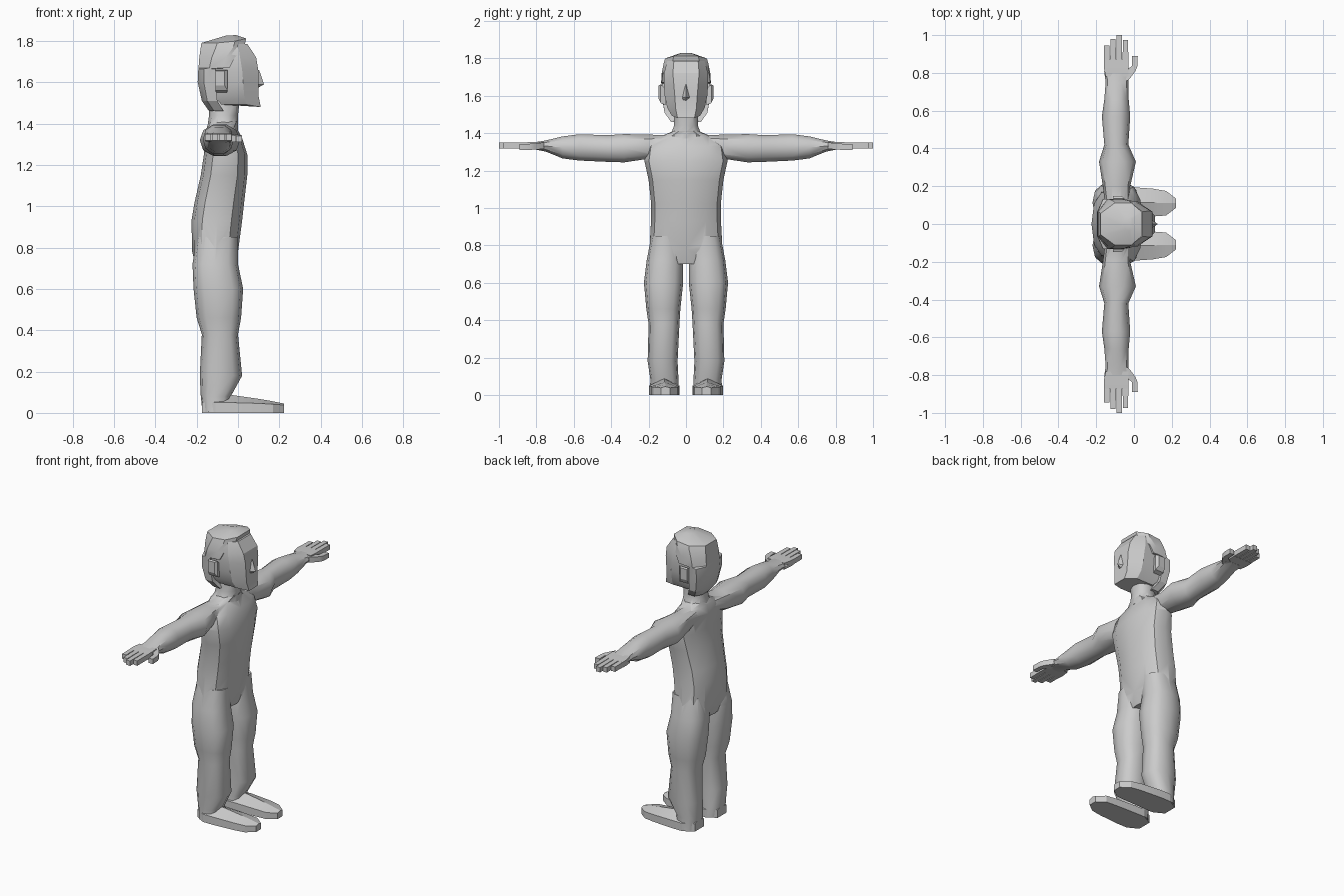
import bpy, bmesh, math


def loft(name, parts, mirror=False, angle=40):
    """Skin each list of rings with capped ends; optionally mirror across y = 0."""
    bm = bmesh.new()
    for rings in parts:
        for s in ((1, -1) if mirror else (1,)):
            vs = [[bm.verts.new((x, y * s, z)) for x, y, z in r] for r in rings]
            n = len(vs[0])
            for a, b in zip(vs, vs[1:]):
                for i in range(n):
                    j = (i + 1) % n
                    bm.faces.new((a[i], a[j], b[j], b[i]))
            bm.faces.new(vs[0])
            bm.faces.new(vs[-1])
    bmesh.ops.recalc_face_normals(bm, faces=bm.faces)
    me = bpy.data.meshes.new(name)
    bm.to_mesh(me)
    bm.free()
    ob = bpy.data.objects.new(name, me)
    bpy.context.collection.objects.link(ob)
    smooth(ob, angle)
    return ob


def smooth(ob, angle):
    bpy.ops.object.select_all(action='DESELECT')
    ob.select_set(True)
    bpy.context.view_layer.objects.active = ob
    bpy.ops.object.shade_smooth_by_angle(angle=math.radians(angle))


def oval(a0, a1, b0, b1, n=12, p=2.5):
    """Squarish oval filling the given box."""
    pts = []
    for i in range(n):
        t = 2 * math.pi * i / n
        c, s = math.cos(t), math.sin(t)
        u = math.copysign(abs(c) ** (2 / p), c) if abs(c) > 1e-6 else 0
        v = math.copysign(abs(s) ** (2 / p), s) if abs(s) > 1e-6 else 0
        pts.append(((a0 + a1) / 2 + u * (a1 - a0) / 2, (b0 + b1) / 2 + v * (b1 - b0) / 2))
    return pts


def z_rings(rows, **k):      # rows: z, x0, x1, y0, y1
    return [[(x, y, r[0]) for x, y in oval(*r[1:], **k)] for r in rows]


def y_rings(rows, **k):      # rows: y, x0, x1, z0, z1
    return [[(x, r[0], z) for x, z in oval(*r[1:], **k)] for r in rows]


def y_boxes(rows):
    return [[(a, y, c), (b, y, c), (b, y, d), (a, y, d)] for y, a, b, c, d in rows]


# Torso
body = loft("body", [z_rings([(z, a, b, -w, w) for z, a, b, w in [
    (0.70, -.20, -.02, .12), (0.78, -.222, .0, .195), (0.93, -.225, .02, .187),
    (1.02, -.21, .03, .186), (1.15, -.18, .045, .20), (1.25, -.165, .045, .222),
    (1.33, -.16, .02, .21), (1.385, -.15, -.01, .13), (1.41, -.14, .0, .07)]])])

# Legs
legs = loft("legs", [z_rings([
    (0.85, -.20, .0, .02, .185), (0.72, -.22, .0, .015, .21), (0.60, -.215, .025, .015, .225),
    (0.46, -.20, .015, .03, .212), (0.38, -.175, .0, .035, .20), (0.18, -.185, .02, .045, .205),
    (0.08, -.18, -.035, .04, .19), (0.005, -.172, -.04, .037, .195)])], mirror=True)

# Arms down to the wrist
arms = loft("arms", [y_rings([
    (.08, -.15, -.02, 1.30, 1.39), (.20, -.165, -.02, 1.26, 1.395), (.33, -.185, .01, 1.24, 1.398),
    (.42, -.157, -.03, 1.243, 1.392), (.57, -.17, -.02, 1.25, 1.397), (.66, -.157, -.028, 1.262, 1.385),
    (.75, -.15, -.03, 1.30, 1.362), (.81, -.158, -.02, 1.312, 1.352)], n=10, p=2.2)], mirror=True)

# Neck
neck = loft("neck", [z_rings([(z, a, b, -w, w) for z, a, b, w in [
    (1.37, -.15, .0, .10), (1.405, -.145, .0, .08), (1.44, -.14, .0, .067),
    (1.53, -.145, .01, .067)]], n=10, p=2.2)])

# Merge the body parts into one skin
for part in (legs, arms, neck):
    m = body.modifiers.new("merge", 'BOOLEAN')
    m.operation, m.solver, m.object = 'UNION', 'EXACT', part
    bpy.context.view_layer.objects.active = body
    bpy.ops.object.modifier_apply(modifier=m.name)
    bpy.data.objects.remove(part)
smooth(body, 40)

# Feet: ridged wedges with a pointed toe
foot = [[(x, a, 0), (x, b, 0), (x, b, s), (x, (a + b) / 2, t), (x, a, s)] for x, a, b, s, t in [
    (-.175, .07, .16, .05, .06), (-.11, .035, .197, .05, .085), (-.04, .036, .197, .05, .088),
    (.10, .04, .187, .046, .068), (.17, .045, .175, .042, .056), (.222, .085, .135, .038, .045)]]
loft("feet", [foot], mirror=True, angle=25)

# Hands: palm, four fingers, thumb
hand = [y_boxes([(.78, -.15, -.03, 1.312, 1.353), (.83, -.16, -.028, 1.315, 1.352),
                 (.87, -.16, -.03, 1.317, 1.35)]),
        y_boxes([(.76, -.06, -.03, 1.315, 1.35), (.81, -.05, .008, 1.312, 1.345),
                 (.835, -.012, .018, 1.31, 1.343), (.89, -.01, .02, 1.31, 1.341)])]
for x, tip in ((-.16, .945), (-.126, .98), (-.093, 1.0), (-.06, .975)):
    hand.append(y_boxes([(.86, x, x + .03, 1.318, 1.35), (tip, x + .001, x + .029, 1.318, 1.349)]))
loft("hands", hand, mirror=True, angle=25)

# Face: flat front plane with angled cheeks
face = [[(xf, wf, z), (xs, ws, z + dz), (xb, ws, z + dz), (xb, -ws, z + dz), (xs, -ws, z + dz), (xf, -wf, z)]
        for z, xf, wf, xs, ws, xb, dz in [
            (1.48, .11, .045, .04, .075, -.08, .012), (1.53, .10, .055, .03, .10, -.12, .005),
            (1.60, .098, .06, .025, .114, -.13, 0), (1.66, .098, .065, .02, .118, -.13, 0),
            (1.72, .088, .07, .01, .118, -.13, 0), (1.785, .045, .065, .0, .10, -.12, 0)]]
loft("face", [face], angle=20)

# Nose: small wedge
nose = [[(.09, -w, z), (x, 0, z), (.09, w, z)] for z, w, x in
        [(1.575, .022, .10), (1.59, .025, .126), (1.66, .006, .102)]]
loft("nose", [nose], angle=10)

# Hair: back of the head, then overhanging crown
hair = []
for z, xf, xb, wf, w, lift in [
        (1.46, -.07, -.14, .08, .08, 0), (1.51, -.10, -.175, .115, .115, 0),
        (1.60, -.11, -.195, .128, .13, 0), (1.665, -.11, -.192, .128, .132, 0),
        (1.67, -.04, -.191, .13, .133, 0), (1.72, -.015, -.187, .124, .13, 0),
        (1.77, .03, -.18, .075, .12, 0), (1.79, .04, -.177, .065, .112, .022),
        (1.825, -.01, -.06, .025, .035, .003)]:
    d = xf - xb
    hair.append([(xf, wf, z + lift), (xf - .25 * d, w, z + lift * .4), (xb + .35 * d, w, z),
                 (xb, .5 * w, z), (xb, -.5 * w, z), (xb + .35 * d, -w, z),
                 (xf - .25 * d, -w, z + lift * .4), (xf, -wf, z + lift)])
loft("hair", [hair], angle=25)

# Ears
ear = y_boxes([(.11, -.105, -.055, 1.55, 1.64), (.135, -.11, -.05, 1.56, 1.66),
               (.147, -.11, -.065, 1.585, 1.655)])
loft("ears", [ear], mirror=True, angle=20)
